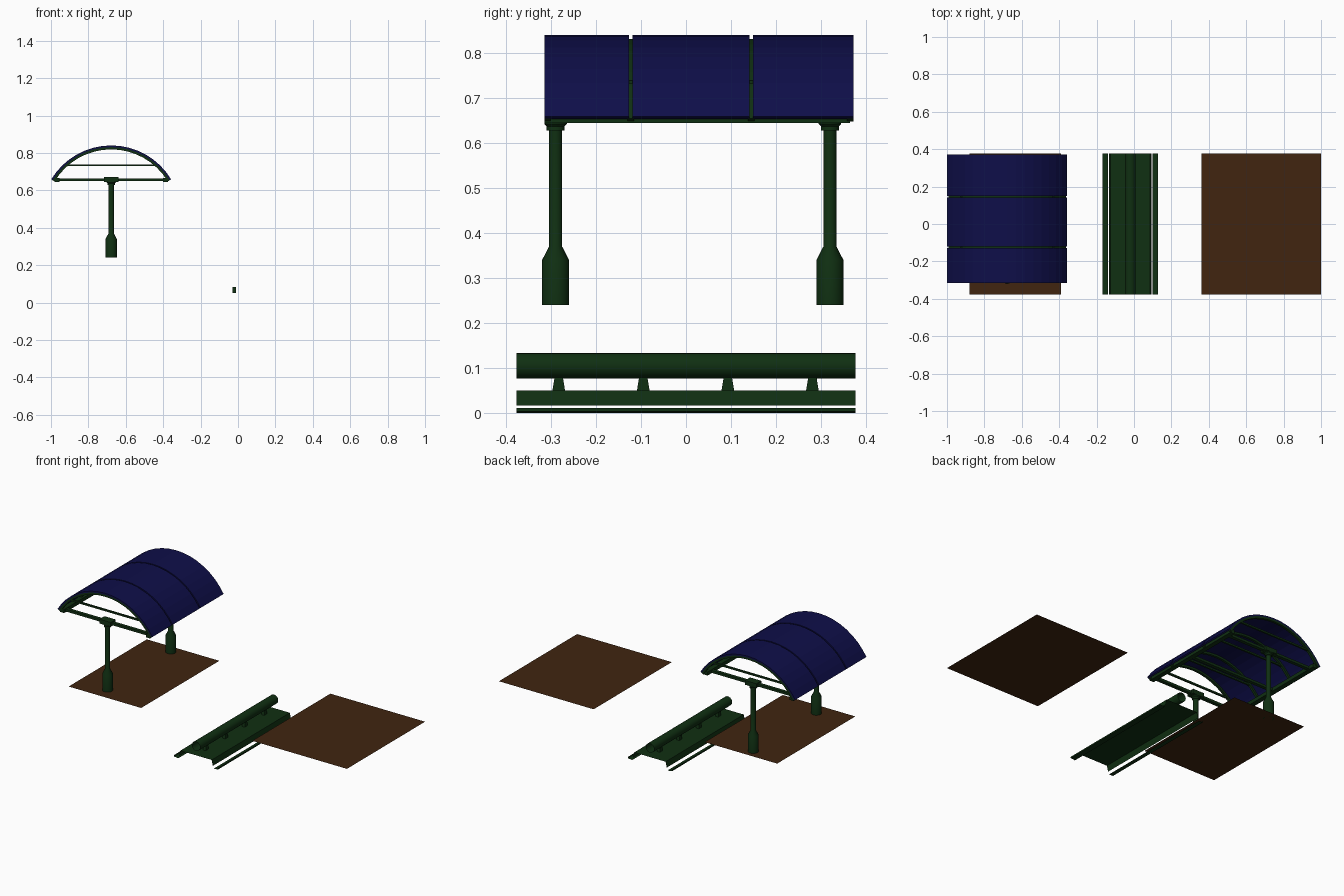
import bpy, bmesh, math
from mathutils import Matrix, Vector

cube = bpy.data.objects.get("Cube")
if cube:
    bpy.data.objects.remove(cube, do_unlink=True)


def material(name, rgb):
    m = bpy.data.materials.new(name)
    m.use_nodes = True
    m.diffuse_color = (*rgb, 1)
    m.node_tree.nodes["Principled BSDF"].inputs["Base Color"].default_value = (*rgb, 1)
    return m


GREEN = material("dark green", (0.005, 0.029, 0.006))
BLUE = material("navy blue", (0.0045, 0.0045, 0.066))
BROWN = material("earth brown", (0.052, 0.018, 0.005))


def finish(name, bm, mat, smooth=False, solid=True):
    if solid:
        bmesh.ops.recalc_face_normals(bm, faces=bm.faces)
    me = bpy.data.meshes.new(name)
    bm.to_mesh(me)
    bm.free()
    me.materials.append(mat)
    ob = bpy.data.objects.new(name, me)
    bpy.context.collection.objects.link(ob)
    if smooth:
        bpy.ops.object.select_all(action='DESELECT')
        ob.select_set(True)
        bpy.context.view_layer.objects.active = ob
        bpy.ops.object.shade_smooth_by_angle(angle=math.radians(40))
    return ob


def box(name, lo, hi, mat, top_scale=1):
    lo, hi = Vector(lo), Vector(hi)
    bm = bmesh.new()
    bmesh.ops.create_cube(bm, size=1)
    for v in bm.verts:
        if v.co.z > 0:
            v.co.y *= top_scale
        v.co = (lo + hi) / 2 + v.co * (hi - lo)
    return finish(name, bm, mat)


def sheet(name, profile, y0, y1, mat, closed=False, smooth=False):
    """Extrude an x-z profile along y; a closed profile gets end caps."""
    bm = bmesh.new()
    a = [bm.verts.new((x, y0, z)) for x, z in profile]
    b = [bm.verts.new((x, y1, z)) for x, z in profile]
    n = len(profile)
    for i in range(n if closed else n - 1):
        j = (i + 1) % n
        bm.faces.new((a[i], a[j], b[j], b[i]))
    if closed:
        for i in range(n // 2 - 1):
            j = n - 1 - i
            for ring in (a, b):
                bm.faces.new((ring[i], ring[i + 1], ring[j - 1], ring[j]))
    return finish(name, bm, mat, smooth, closed)


def lathe(name, x, y, profile, mat, sides=16):
    bm = bmesh.new()
    rings = [[bm.verts.new((x + r * math.cos(math.tau * k / sides),
                            y + r * math.sin(math.tau * k / sides), z))
              for k in range(sides)] for r, z in profile]
    for p, q in zip(rings, rings[1:]):
        for k in range(sides):
            m = (k + 1) % sides
            bm.faces.new((p[k], p[m], q[m], q[k]))
    bm.faces.new(rings[0])
    bm.faces.new(rings[-1])
    return finish(name, bm, mat, True)


# Platform surfaces
HALF = 0.377
for name, x0, x1 in (("right_platform", -0.88, -0.39), ("left_platform", 0.36, 1.0)):
    sheet(name, [(x1, 0.24), (x0, 0.24)], HALF, -HALF, BROWN).data.flip_normals()

# Canopy: arched panels with ribs beneath
CX, CZ, R, SPAN = -0.678, 0.466, 0.374, math.radians(59)
FRONT, BACK = -0.315, 0.372
SEAMS = (-0.123, 0.145)


def arch(name, r_in, r_out, y0, y1, mat, steps=16):
    angles = [-SPAN + 2 * SPAN * i / steps for i in range(steps + 1)]
    outer = [(CX + r_out * math.sin(t), CZ + r_out * math.cos(t)) for t in angles]
    inner = [(CX + r_in * math.sin(t), CZ + r_in * math.cos(t)) for t in reversed(angles)]
    return sheet(name, outer + inner, y0, y1, mat, closed=True)


edges = [FRONT, *SEAMS, BACK]
for i, (a, b) in enumerate(zip(edges, edges[1:])):
    arch(f"canopy_panel_{i + 1}", R - 0.009, R, a + (0.004 if i else 0),
         b - (0.004 if i < 2 else 0), BLUE)
for i, y in enumerate((FRONT + 0.007, *SEAMS, BACK - 0.007)):
    arch(f"canopy_rib_{i + 1}", R - 0.021, R - 0.0085, y - 0.007, y + 0.007, GREEN)
    box(f"upper_tie_{i + 1}", (CX - 0.25, y - 0.005, 0.729), (CX + 0.25, y + 0.005, 0.739), GREEN)

# Lower frame: edge beams and cross ties
for side, s in (("right", -1), ("left", 1)):
    x = CX + s * 0.29
    box(f"{side}_edge_beam", (x - 0.014, FRONT, 0.645), (x + 0.014, BACK - 0.007, 0.667), GREEN)
for i, y in enumerate((-0.29, 0.015, 0.32)):
    box(f"lower_tie_{i + 1}", (CX - 0.3, y - 0.01, 0.649), (CX + 0.3, y + 0.01, 0.664), GREEN)

# Posts with flared bases and stepped caps
for name, y in (("front", -0.29), ("back", 0.32)):
    lathe(f"{name}_post", CX, y, [(0.03, 0.24), (0.03, 0.34), (0.0145, 0.37), (0.0145, 0.628),
                                  (0.02, 0.628), (0.02, 0.637), (0.025, 0.642), (0.025, 0.65)], GREEN)
    box(f"{name}_post_head", (CX - 0.038, y - 0.024, 0.645), (CX + 0.038, y + 0.024, 0.671), GREEN)

# Trough between the platforms: inverted channel with a lip on each side
TX = -0.02
sheet("channel", [(TX - 0.114, 0.016), (TX - 0.106, 0.05), (TX + 0.106, 0.05), (TX + 0.114, 0.016)],
      -HALF, HALF, GREEN)
for side, s in (("right", -1), ("left", 1)):
    lip = [(TX + s * 0.119, 0.0), (TX + s * 0.149, 0.003), (TX + s * 0.149, 0.011)]
    sheet(f"{side}_lip", lip if s > 0 else lip[::-1], -HALF, HALF, GREEN)

# Open pipe carried on small tapered brackets
ring = [(TX + 0.028 * math.sin(math.tau * k / 20), 0.105 + 0.028 * math.cos(math.tau * k / 20))
        for k in range(21)]
sheet("pipe", ring, -HALF, HALF, GREEN, smooth=True)
for i in range(4):
    y = -0.283 + i * 0.188
    box(f"pipe_bracket_{i + 1}", (TX - 0.01, y - 0.014, 0.05), (TX + 0.01, y + 0.014, 0.084), GREEN, 0.6)
